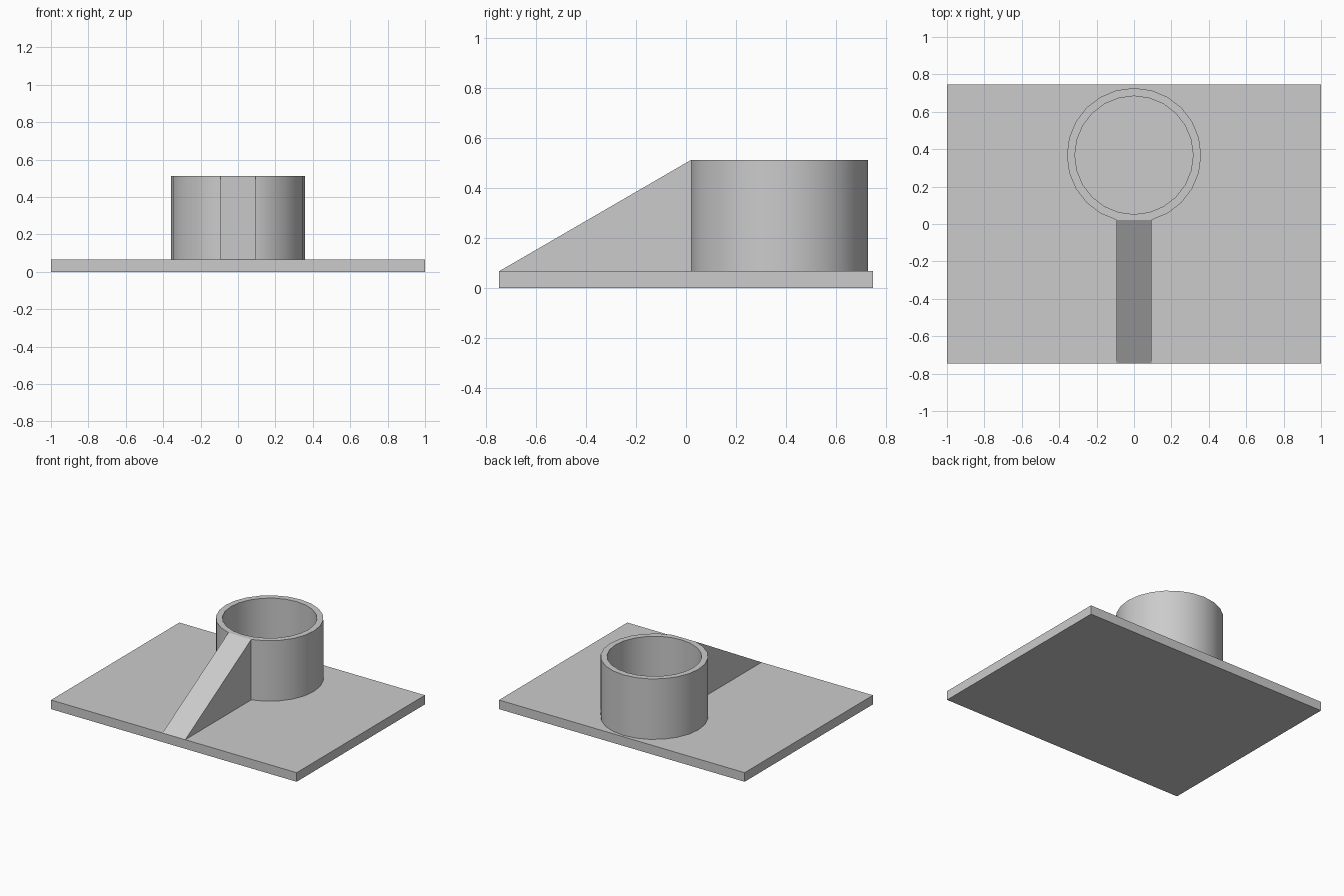
import bpy, bmesh, math

if "Cube" in bpy.data.objects:
    bpy.data.objects.remove(bpy.data.objects["Cube"], do_unlink=True)

GREY = (0.6, 0.6, 0.6, 1)
grey = bpy.data.materials.new("plain_grey")
grey.use_nodes = True
grey.diffuse_color = GREY
grey.node_tree.nodes["Principled BSDF"].inputs["Base Color"].default_value = GREY

BASE_TOP, RIM = 0.067, 0.512
HALF_DEPTH = 0.746
RING_Y, OUTER, INNER, SIDES = 0.368, 0.359, 0.316, 24
STEP = math.tau / SIDES
RAMP_HALF = OUTER * math.sin(STEP)             # ramp meets the ring at two of its corners
RAMP_BACK = RING_Y - OUTER * math.cos(STEP)


def finish(name, bm):
    bmesh.ops.recalc_face_normals(bm, faces=bm.faces)
    mesh = bpy.data.meshes.new(name)
    bm.to_mesh(mesh)
    bm.free()
    mesh.materials.append(grey)
    obj = bpy.data.objects.new(name, mesh)
    bpy.context.collection.objects.link(obj)
    return obj


# Base plate
bm = bmesh.new()
bmesh.ops.create_cube(bm, size=1)
for v in bm.verts:
    v.co = (v.co.x * 2, v.co.y * 2 * HALF_DEPTH, (v.co.z + 0.5) * BASE_TOP)
finish("base_plate", bm)

# Open ring, flattened where the ramp joins it
bm = bmesh.new()


def circle(radius, z, front):
    points = []
    for i in range(SIDES):
        a = i * STEP
        y = max(RING_Y + radius * math.sin(a), front)
        points.append(bm.verts.new((radius * math.cos(a), y, z)))
    return points


loops = [circle(OUTER, BASE_TOP, RAMP_BACK), circle(OUTER, RIM, RAMP_BACK),
         circle(INNER, RIM, -1), circle(INNER, BASE_TOP, -1)]
for k in range(4):
    a, b = loops[k], loops[(k + 1) % 4]
    for i in range(SIDES):
        j = (i + 1) % SIDES
        bm.faces.new((a[i], a[j], b[j], b[i]))
ring = finish("ring_wall", bm)
bpy.ops.object.select_all(action='DESELECT')
ring.select_set(True)
bpy.context.view_layer.objects.active = ring
bpy.ops.object.shade_smooth_by_angle(angle=math.radians(35))

# Ramp: a triangular profile extruded across its width
bm = bmesh.new()
profile = [(-HALF_DEPTH, BASE_TOP), (RAMP_BACK, BASE_TOP), (RAMP_BACK, RIM)]
side = bm.faces.new([bm.verts.new((-RAMP_HALF, y, z)) for y, z in profile])
new = bmesh.ops.extrude_face_region(bm, geom=[side])["geom"]
bmesh.ops.translate(bm, vec=(2 * RAMP_HALF, 0, 0),
                    verts=[g for g in new if isinstance(g, bmesh.types.BMVert)])
finish("ramp", bm)
